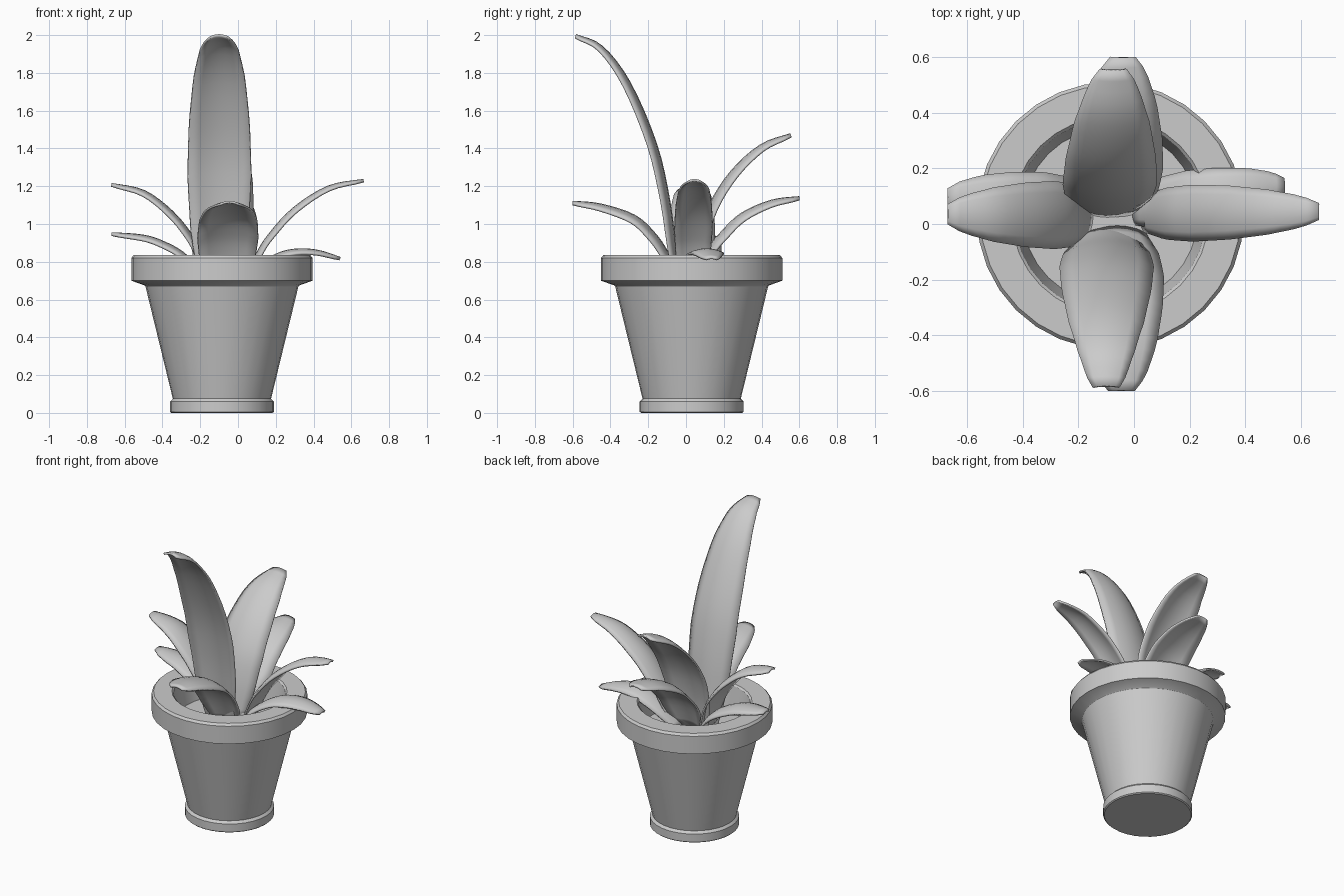
import bpy, bmesh, math
from mathutils import Vector

if "Cube" in bpy.data.objects:
    bpy.data.objects.remove(bpy.data.objects["Cube"])

CX, CY = -0.085, 0.03


def make_object(name, bm, angle=40):
    bmesh.ops.recalc_face_normals(bm, faces=bm.faces[:])
    me = bpy.data.meshes.new(name)
    bm.to_mesh(me)
    bm.free()
    ob = bpy.data.objects.new(name, me)
    bpy.context.collection.objects.link(ob)
    bpy.ops.object.select_all(action='DESELECT')
    ob.select_set(True)
    bpy.context.view_layer.objects.active = ob
    bpy.ops.object.shade_smooth_by_angle(angle=math.radians(angle))
    return ob


def lathe(name, profile, n=32):
    """Revolve (radius, z) points around the pot axis, capping both ends."""
    bm = bmesh.new()
    rings = [[bm.verts.new((CX + r * math.cos(2 * math.pi * i / n),
                            CY + r * math.sin(2 * math.pi * i / n), z))
              for i in range(n)] for r, z in profile]
    for a, b in zip(rings, rings[1:]):
        for i in range(n):
            j = (i + 1) % n
            bm.faces.new((a[i], a[j], b[j], b[i]))
    bm.faces.new(rings[0])
    bm.faces.new(rings[-1])
    return make_object(name, bm, 30)


def spline(pts, steps=4):
    """Catmull-Rom curve through the points."""
    p = [Vector(q) for q in pts]
    p = [2 * p[0] - p[1]] + p + [2 * p[-1] - p[-2]]
    out = []
    for a, b, c, d in zip(p, p[1:], p[2:], p[3:]):
        for k in range(steps):
            t = k / steps
            out.append(0.5 * (2 * b + (c - a) * t + (2 * a - 5 * b + 4 * c - d) * t * t
                              + (3 * b - a - 3 * c + d) * t ** 3))
    return out + [p[-2]]


# Relative blade width along its length
WIDTHS = [(0, 0.62), (0.2, 0.9), (0.4, 1.0), (0.6, 0.95), (0.78, 0.8),
          (0.9, 0.6), (0.97, 0.42), (1, 0.28)]


def width_at(t):
    for (t0, w0), (t1, w1) in zip(WIDTHS, WIDTHS[1:]):
        if t <= t1 + 1e-6:
            return w0 + (w1 - w0) * (t - t0) / (t1 - t0)
    return WIDTHS[-1][1]


def leaf(name, axis, half, side0, side1, pts):
    """Arched blade in the xz or yz plane, edges folded to the underside."""
    path = spline(pts)
    dist = [0]
    for a, b in zip(path, path[1:]):
        dist.append(dist[-1] + (b - a).length)
    out = 1 if pts[-1][0] > 0 else -1
    bm = bmesh.new()
    rows = []
    for i, p in enumerate(path):
        t = dist[i] / dist[-1]
        tan = (path[min(i + 1, len(path) - 1)] - path[max(i - 1, 0)]).normalized()
        up = Vector((-tan.y, tan.x)) * out
        w = half * width_at(t)
        row = []
        for k in range(-3, 4):
            u = k / 3
            q = p + up * w * (0.1 - 0.26 * u * u)
            s = side0 + (side1 - side0) * t + u * w
            row.append(bm.verts.new((q.x, s, q.y) if axis == 'x' else (s, q.x, q.y)))
        rows.append(row)
    for a, b in zip(rows, rows[1:]):
        for k in range(6):
            bm.faces.new((a[k], a[k + 1], b[k + 1], b[k]))
    ob = make_object(name, bm, 60)
    mod = ob.modifiers.new("thickness", 'SOLIDIFY')
    mod.thickness = 0.012
    mod.offset = 0


# Pot with foot ring, tapered wall, heavy rim and hollow top
lathe("pot", [(0.268, 0), (0.275, 0.006), (0.275, 0.06), (0.26, 0.075), (0.405, 0.67),
              (0.41, 0.675), (0.48, 0.70), (0.48, 0.82), (0.468, 0.835),
              (0.355, 0.835), (0.345, 0.825), (0.31, 0.63)])
# Soil
lathe("soil", [(0.31, 0.635), (0.315, 0.66)])

# Leaves: tall and low pairs on each side, path as (outward, z)
leaf("front_tall_leaf", 'y', 0.168, -0.097, -0.1,
     [(-0.03, 0.66), (-0.065, 0.83), (-0.105, 1.12), (-0.175, 1.42),
      (-0.31, 1.74), (-0.45, 1.93), (-0.585, 1.995)])
leaf("front_low_leaf", 'y', 0.16, -0.06, -0.045,
     [(-0.02, 0.66), (-0.11, 0.84), (-0.18, 0.94), (-0.28, 1.03), (-0.45, 1.09), (-0.6, 1.112)])
leaf("back_tall_leaf", 'y', 0.168, -0.095, -0.075,
     [(0.04, 0.66), (0.08, 0.9), (0.14, 1.09), (0.25, 1.265), (0.4, 1.405), (0.555, 1.47)])
leaf("back_low_leaf", 'y', 0.155, -0.06, -0.04,
     [(0.04, 0.66), (0.125, 0.85), (0.2, 0.945), (0.3, 1.04), (0.45, 1.11), (0.6, 1.137)])
leaf("left_tall_leaf", 'x', 0.12, 0.03, 0.035,
     [(-0.16, 0.66), (-0.205, 0.83), (-0.26, 0.94), (-0.36, 1.06), (-0.5, 1.165), (-0.67, 1.208)])
leaf("left_low_leaf", 'x', 0.11, 0.06, 0.095,
     [(-0.16, 0.66), (-0.22, 0.76), (-0.3, 0.84), (-0.4, 0.895), (-0.5, 0.928), (-0.67, 0.947)])
leaf("right_tall_leaf", 'x', 0.1, 0.035, 0.045,
     [(0.03, 0.66), (0.11, 0.84), (0.175, 0.94), (0.3, 1.075), (0.48, 1.19), (0.665, 1.23)])
leaf("right_low_leaf", 'x', 0.1, 0.06, 0.135,
     [(0.0, 0.66), (0.1, 0.76), (0.21, 0.83), (0.31, 0.855), (0.42, 0.85), (0.54, 0.817)])
